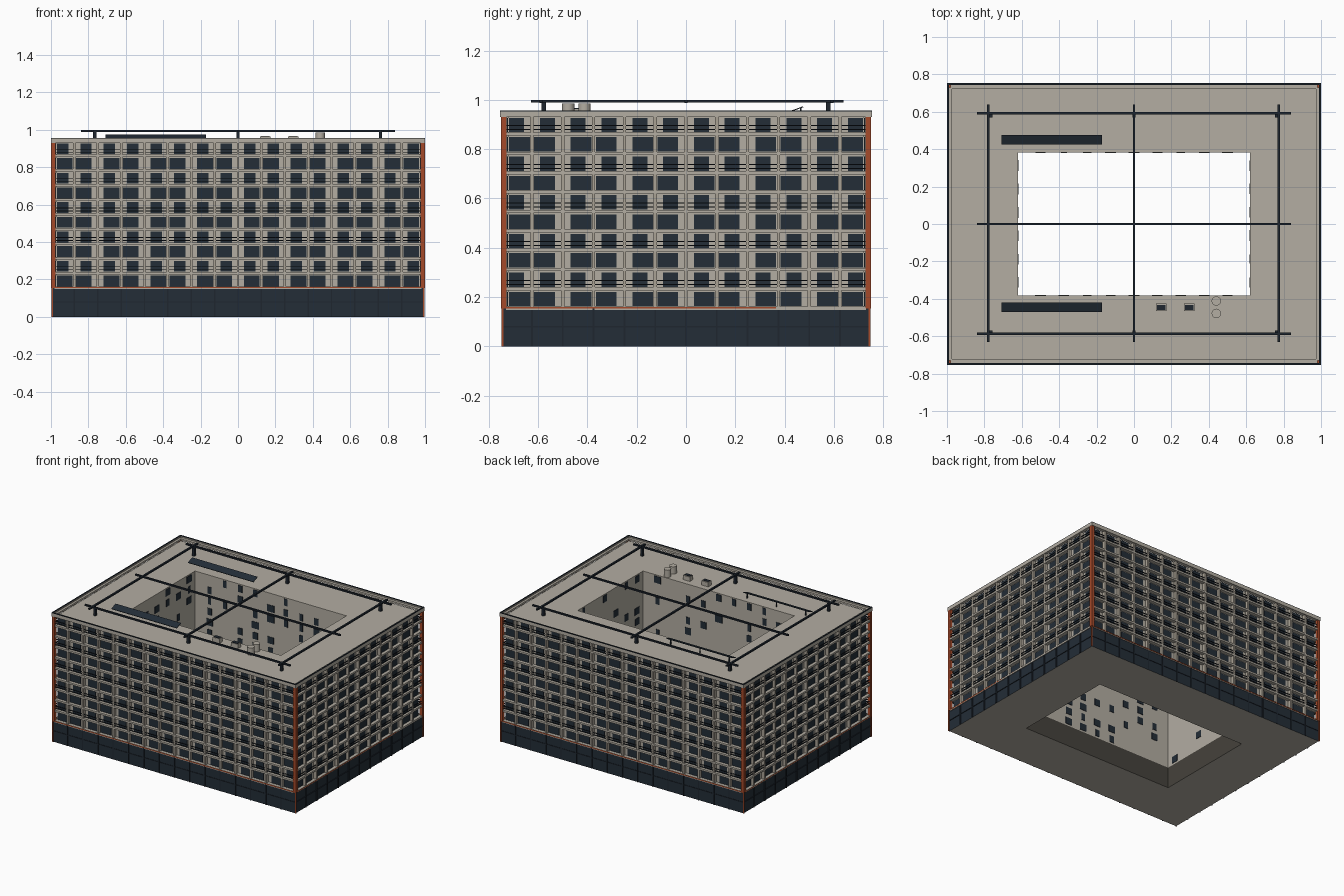
import bpy, bmesh, math, random
from mathutils import Matrix, Vector

cube = bpy.data.objects.get("Cube")
if cube:
    bpy.data.objects.remove(cube)
random.seed(4)


def material(name, hexcode):
    rgb = [int(hexcode[i:i + 2], 16) / 255 for i in (0, 2, 4)]
    lin = [c / 12.92 if c < 0.04 else ((c + 0.055) / 1.055) ** 2.4 for c in rgb]
    m = bpy.data.materials.new(name)
    m.use_nodes = True
    m.diffuse_color = (*lin, 1)
    m.node_tree.nodes["Principled BSDF"].inputs["Base Color"].default_value = (*lin, 1)
    return m


CONCRETE = material("concrete", "b3ada2")
FIN = material("fin beige", "aaa295")
GLASS = material("dark glass", "232d37")
STEEL = material("dark steel", "1e262f")
RUST = material("rust orange", "a54a2a")
SOFFIT = material("dark concrete", "45423c")


def finish(name, bm, *mats):
    mesh = bpy.data.meshes.new(name)
    bm.normal_update()
    bm.to_mesh(mesh)
    bm.free()
    for m in mats:
        mesh.materials.append(m)
    ob = bpy.data.objects.new(name, mesh)
    bpy.context.collection.objects.link(ob)
    return ob


def box(bm, x, y, z, rot=Matrix()):
    """Add a box spanning the (low, high) pairs x, y, z."""
    spans = (x, y, z)
    mid = Vector([(a + b) / 2 for a, b in spans])
    size = Matrix.Diagonal([b - a for a, b in spans] + [1])
    bmesh.ops.create_cube(bm, size=1, matrix=rot @ Matrix.Translation(mid) @ size)


def around(c, w):
    return (c - w / 2, c + w / 2)


def ring(name, outer, inner, z0, z1, *mats):
    """Rectangular frame between two half-size rectangles."""
    bm = bmesh.new()
    loops = []
    for (hx, hy), z in ((outer, z0), (outer, z1), (inner, z1), (inner, z0)):
        loops.append([bm.verts.new((sx * hx, sy * hy, z))
                      for sx, sy in ((-1, -1), (1, -1), (1, 1), (-1, 1))])
    for k in range(4):
        a, b = loops[k], loops[(k + 1) % 4]
        for i in range(4):
            j = (i + 1) % 4
            f = bm.faces.new((a[i], a[j], b[j], b[i]))
            f.material_index = min(k, len(mats) - 1)
    bmesh.ops.recalc_face_normals(bm, faces=bm.faces)
    return finish(name, bm, *mats)


W, D = 1.0, 0.75           # half width and half depth
COURT = (0.62, 0.383)      # half size of the courtyard
BASE, TOP, ROWS, BAY = 0.155, 0.94, 10, 0.25
ROW = (TOP - BASE) / ROWS
RECESS = 0.028

# Main masses: glazed base, recessed upper body, parapet and its cap
ring("glazed_base", (W - .008, D - .006), COURT, 0, BASE, GLASS, CONCRETE, SOFFIT, CONCRETE)
ring("upper_body", (W - RECESS, D - RECESS), COURT, BASE, 0.932, CONCRETE)
ring("base_trim", (W - .002, D), (W - .04, D - .04), BASE - .002, BASE + .005, RUST)
ring("parapet", (W, D + .004), (W - .012, D - .008), 0.93, 0.954, CONCRETE)
ring("parapet_cap", (W, D + .004), (W - .01, D - .006), 0.954, 0.957, STEEL)

# Facades: each side is built facing -y and turned into place
sides = [(W, D, 0), (D, W, 90), (W, D, 180), (D, W, 270)]
windows, fins, slabs, rails, mullions = [bmesh.new() for _ in range(5)]
for half, dist, angle in sides:
    rot = Matrix.Rotation(math.radians(angle), 4, 'Z')
    wall = -dist + RECESS
    bays = round(2 * half / BAY)
    for k in range(1, 2 * bays):
        x = -half + k * BAY / 2
        box(fins, around(x, .013), (-dist + .004, wall), (BASE, TOP), rot)
    for r in range(ROWS + 1):
        z = BASE + r * ROW
        box(slabs, (-half + .02, half - .02), (-dist + .002, wall), around(z, .013), rot)
    for r in range(ROWS):
        z = BASE + r * ROW
        narrow = r % 2 == 1
        near = .032 if narrow else .009
        for b in range(bays):
            cx = -half + (b + .5) * BAY
            for s in (-1, 1):
                xs = sorted((cx + s * near, cx + s * .093))
                box(windows, xs, (wall - .005, wall + .002), (z + .008, z + .066), rot)
        if narrow:
            for h in (.018, .034):
                box(rails, (-half + .02, half - .02), around(-dist + .008, .004),
                    around(z + h, .004), rot)
    # Base mullions and transom
    for k in range(1, 2 * bays):
        box(mullions, around(-half + k * BAY / 2, .007), (-dist + .002, -dist + .01),
            (0, BASE - .002), rot)
    box(mullions, (-half + .01, half - .01), (-dist + .003, -dist + .01), around(.08, .006), rot)
finish("windows", windows, GLASS)
finish("facade_fins", fins, FIN)
finish("floor_slabs", slabs, CONCRETE)
finish("balcony_rails", rails, STEEL)
finish("base_mullions", mullions, STEEL)

# Corner columns, slimmer beside the base
bm = bmesh.new()
for sx in (-1, 1):
    for sy in (-1, 1):
        box(bm, around(sx * (W - .012), .023), around(sy * (D - .011), .023), (BASE, TOP - .002))
        box(bm, around(sx * (W - .006), .008), around(sy * (D - .006), .008), (0, BASE))
finish("corner_columns", bm, RUST)

# Courtyard windows, irregularly placed plates
bm = bmesh.new()
for half, dist, angle in ((COURT[0], COURT[1], 0), (COURT[1], COURT[0], 90),
                          (COURT[0], COURT[1], 180), (COURT[1], COURT[0], 270)):
    rot = Matrix.Rotation(math.radians(angle), 4, 'Z')
    count = int(2 * half / .125)
    for r in range(ROWS):
        for k in range(count):
            if random.random() < .5:
                x = (k - (count - 1) / 2) * .125
                z = BASE + r * ROW
                box(bm, around(x, random.uniform(.025, .06)), (dist - .003, dist + .002),
                    (z + .012, z + .062), rot)
finish("courtyard_windows", bm, GLASS)

# Rooftop pergola: crossing beams on posts
bm = bmesh.new()
for y in (-.587, 0, .593):
    box(bm, (-.84, .84), around(y, .013), (.988, .999))
for x in (-.78, 0, .775):
    box(bm, around(x, .013), (-.63, .64), (.989, 1.0))
for x in (-.765, 0, .762):
    for y in (-.578, .578):
        box(bm, around(x, .018), around(y, .018), (.93, .99))
finish("pergola", bm, STEEL)

# Tilted solar panels
bm = bmesh.new()
for y in (-.445, .45):
    tilt = Matrix.Translation((-.44, y, .963)) @ Matrix.Rotation(math.radians(20), 4, 'X')
    box(bm, (-.268, .268), (-.027, .027), (-.002, .002), tilt)
    for x in (-.24, 0, .24):
        box(bm, around(-.44 + x, .006), around(y + .015, .006), (.93, .967))
finish("solar_panels", bm, GLASS)

# Air units with dark top grilles
units, grilles = bmesh.new(), bmesh.new()
for x in (.145, .295):
    box(units, around(x, .056), around(-.445, .038), (.93, .964))
    box(grilles, around(x, .046), around(-.447, .026), (.963, .967))
finish("air_units", units, CONCRETE)
finish("air_unit_grilles", grilles, STEEL)

# Water tanks
bm = bmesh.new()
for y in (-.412, -.478):
    bmesh.ops.create_cone(bm, cap_ends=True, segments=20, radius1=.025, radius2=.025,
                          depth=.056, matrix=Matrix.Translation((.44, y, .958)))
tanks = finish("water_tanks", bm, CONCRETE)
bpy.context.view_layer.objects.active = tanks
tanks.select_set(True)
bpy.ops.object.shade_smooth_by_angle()
